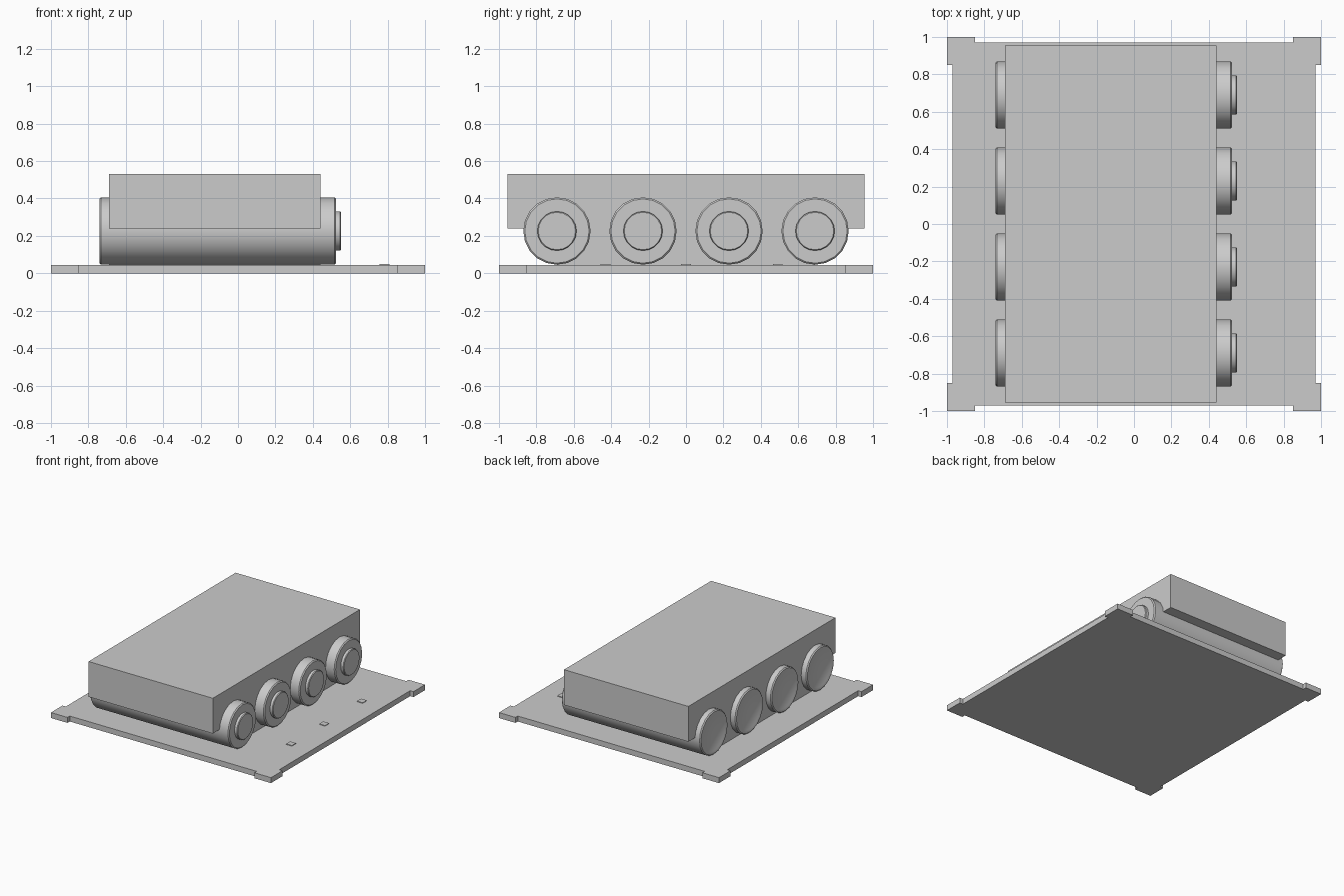
import bpy, bmesh, math

if "Cube" in bpy.data.objects:
    bpy.data.objects.remove(bpy.data.objects["Cube"])

def finish(bm, name):
    bmesh.ops.recalc_face_normals(bm, faces=bm.faces)
    me = bpy.data.meshes.new(name)
    bm.to_mesh(me)
    bm.free()
    ob = bpy.data.objects.new(name, me)
    bpy.context.collection.objects.link(ob)
    return ob

def prism(name, pts, offset):
    """Extrude a closed outline along an offset vector."""
    bm = bmesh.new()
    face = bm.faces.new([bm.verts.new(p) for p in pts])
    ext = bmesh.ops.extrude_face_region(bm, geom=[face])
    bmesh.ops.translate(bm, vec=offset,
                        verts=[v for v in ext["geom"] if isinstance(v, bmesh.types.BMVert)])
    return finish(bm, name)

def lathe_x(name, profile, y, z, sides):
    """Revolve (x, radius) points around an axis parallel to x."""
    bm = bmesh.new()
    rings = []
    for x, r in profile:
        rings.append([bm.verts.new((x, y + r * math.cos(2 * math.pi * i / sides),
                                    z + r * math.sin(2 * math.pi * i / sides)))
                      for i in range(sides)])
    for a, b in zip(rings, rings[1:]):
        for i in range(sides):
            j = (i + 1) % sides
            bm.faces.new((a[i], a[j], b[j], b[i]))
    bm.faces.new(rings[0])
    bm.faces.new(rings[-1])
    ob = finish(bm, name)
    bpy.context.view_layer.objects.active = ob
    ob.select_set(True)
    bpy.ops.object.shade_smooth_by_angle(angle=math.radians(35))
    ob.select_set(False)

# Base plate with corner tabs
T, E, C, H = 1.0, 0.97, 0.85, 0.045
corner = [(T, C), (T, T), (C, T), (C, E)]
outline = []
for k in range(4):
    c, s = [(1, 0), (0, 1), (-1, 0), (0, -1)][k]
    for x, y in [(E, C)] + corner:
        outline.append((c * x - s * y, s * x + c * y, 0))
prism("base_plate", outline, (0, 0, H))

# Holder block, stepped in under its outer edges
half = [(0.69, H), (0.69, 0.24), (0.955, 0.24), (0.955, 0.53)]
profile = half + [(-y, z) for y, z in reversed(half)]
prism("holder_block", [(-0.69, y, z) for y, z in profile], (1.13, 0, 0))

# Four cells with bevelled rims and a raised terminal
cell = [(-0.735, 0.15), (-0.74, 0.158), (-0.74, 0.172), (-0.732, 0.18),
        (0.517, 0.18), (0.525, 0.172), (0.525, 0.105), (0.546, 0.105), (0.551, 0.10)]
for i in range(4):
    lathe_x(f"cell_{i + 1}", cell, -0.69 + 0.46 * i, 0.226, 20)

# Small contact pads on the plate
for i, y in enumerate((-0.43, 0.0, 0.49)):
    a = 0.026
    prism(f"contact_pad_{i + 1}",
          [(0.783 + sx * a, y + sy * a, 0.04) for sx, sy in ((-1, -1), (1, -1), (1, 1), (-1, 1))],
          (0, 0, 0.01))
